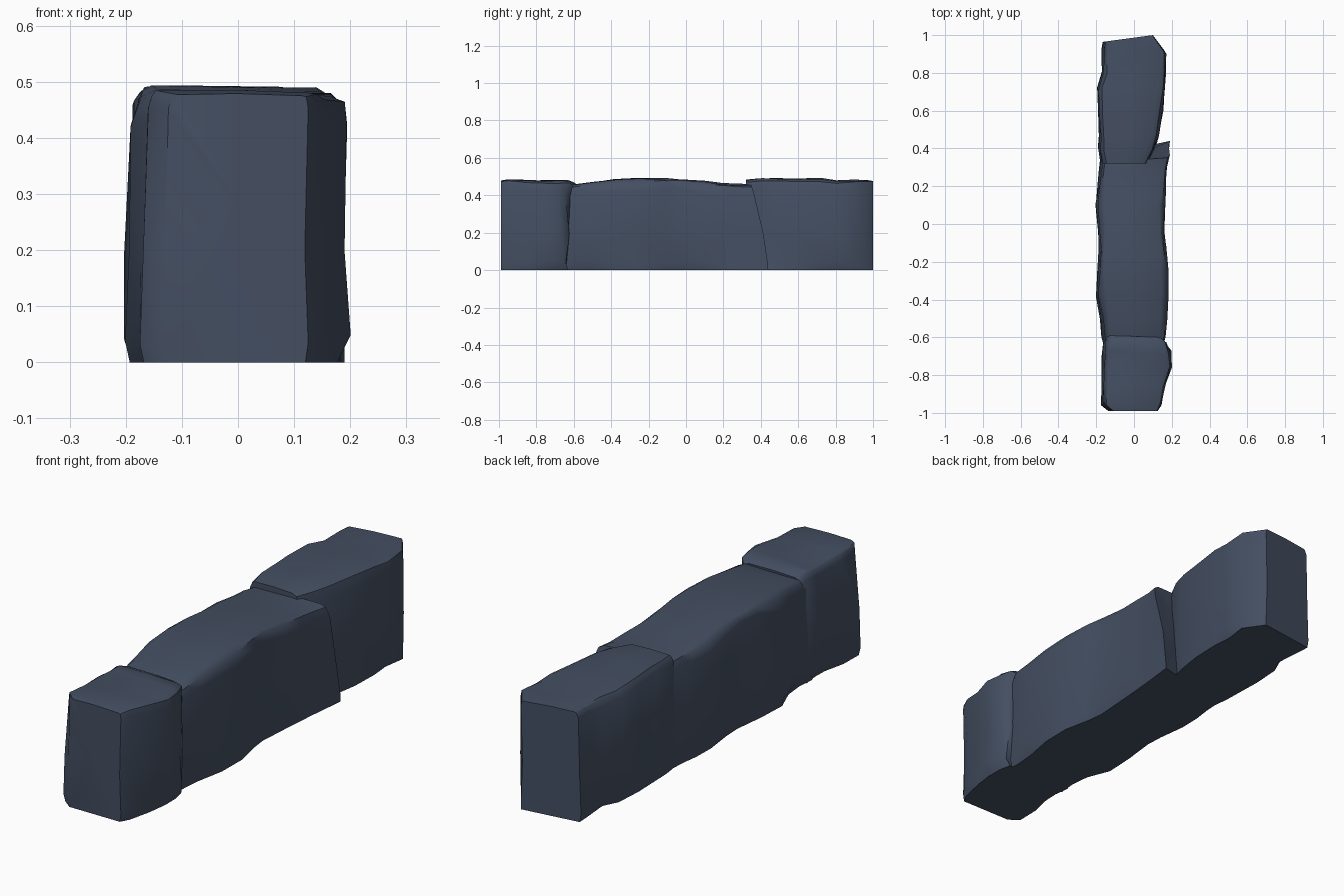
import bpy, bmesh, random

random.seed(4)

stone_mat = bpy.data.materials.new("slate blue stone")
stone_mat.diffuse_color = (0.058, 0.078, 0.122, 1)


def section(xl, xr, zt, cl, cr, foot):
    """Outline of one slice, clockwise from the bottom left; cl/cr are the worn top edges."""
    w = xr - xl
    return [(xl + foot, 0), (xl - 0.006, 0.035 + foot), (xl, 0.2), (xl + 0.006, zt - 1.3 * cl - 0.01),
            (xl + 0.012 + cl * 0.35, zt - 0.35 * cl), (xl + 0.012 + cl, zt),
            (xl + w * 0.5, zt + 0.002), (xr - cr, zt - 0.002),
            (xr - cr * 0.35, zt - 0.4 * cr), (xr, zt - 1.3 * cr - 0.01),
            (xr - 0.006, 0.2), (xr, 0.03 + foot), (xr - foot, 0)]


def make_stone(name, stations, lean_start=(0, 0), lean_end=(0, 0), skew_start=0, skew_end=0):
    """Loft slices along y. A lean shifts an end in y with height (left side, right side)."""
    bm = bmesh.new()
    rings = []
    last = len(stations) - 1
    for i, (y, xl, xr, zt, cl, cr, foot) in enumerate(stations):
        ring = []
        for x, z in section(xl, xr, zt, cl, cr, foot):
            t = (x - xl) / (xr - xl)
            yy = y
            if i == 0:
                yy += (lean_start[0] * (1 - t) + lean_start[1] * t) * (z / zt) ** 1.5 + skew_start * t
            elif i == last:
                yy += (lean_end[0] * (1 - t) + lean_end[1] * t) * (z / zt) ** 1.5 + skew_end * t
            else:
                yy += random.uniform(-0.012, 0.012)
                if z > 0:
                    x += random.uniform(-0.004, 0.004)
                    z += random.uniform(-0.004, 0.003)
            ring.append(bm.verts.new((x, yy, z)))
        rings.append(ring)
    n = len(rings[0])
    for a, b in zip(rings, rings[1:]):
        for j in range(n):
            k = (j + 1) % n
            bm.faces.new((a[j], a[k], b[k], b[j]))
    # end caps as fans around a centre point
    for ring in (rings[0], rings[-1]):
        c = bm.verts.new(sum((v.co for v in ring), ring[0].co * 0) / n)
        for j in range(n):
            bm.faces.new((ring[j], ring[(j + 1) % n], c))
    bmesh.ops.recalc_face_normals(bm, faces=bm.faces)
    mesh = bpy.data.meshes.new(name)
    bm.to_mesh(mesh)
    bm.free()
    mesh.materials.append(stone_mat)
    ob = bpy.data.objects.new(name, mesh)
    bpy.context.collection.objects.link(ob)
    bpy.ops.object.select_all(action='DESELECT')
    ob.select_set(True)
    bpy.context.view_layer.objects.active = ob
    bpy.ops.object.shade_smooth_by_angle(angle=0.75)


# slices: y, left x, right x, top z, left wear, right wear, foot wear

# short stone at the front, bulging to the right
make_stone("front_stone", [
    (-0.99, -0.13, 0.125, 0.477, 0.01, 0.01, 0.005),
    (-0.95, -0.168, 0.142, 0.482, 0.012, 0.015, 0.0),
    (-0.85, -0.166, 0.165, 0.482, 0.012, 0.03, 0.0),
    (-0.75, -0.164, 0.197, 0.478, 0.015, 0.03, 0.02),
    (-0.68, -0.162, 0.197, 0.48, 0.015, 0.035, 0.02),
    (-0.635, -0.16, 0.175, 0.482, 0.015, 0.04, 0.01),
    (-0.62, -0.15, 0.155, 0.465, 0.02, 0.04, 0.0),
], lean_end=(0.03, 0.04), skew_end=-0.02)

# long stone in the middle, its far end leaning over on the right
make_stone("middle_stone", [
    (-0.66, -0.15, 0.15, 0.44, 0.02, 0.03, 0.0),
    (-0.59, -0.163, 0.168, 0.458, 0.02, 0.03, 0.02),
    (-0.50, -0.172, 0.176, 0.47, 0.025, 0.035, 0.02),
    (-0.38, -0.198, 0.186, 0.485, 0.04, 0.04, 0.005),
    (-0.25, -0.187, 0.183, 0.491, 0.02, 0.045, 0.0),
    (-0.12, -0.18, 0.168, 0.488, 0.015, 0.03, 0.01),
    (-0.04, -0.184, 0.158, 0.483, 0.02, 0.025, 0.01),
    (0.10, -0.2, 0.168, 0.473, 0.03, 0.04, 0.01),
    (0.20, -0.188, 0.166, 0.463, 0.025, 0.03, 0.0),
    (0.28, -0.178, 0.172, 0.46, 0.015, 0.03, 0.0),
    (0.36, -0.172, 0.19, 0.457, 0.02, 0.035, 0.0),
], lean_end=(-0.03, -0.09), skew_end=0.08)

# tall stone at the back
make_stone("back_stone", [
    (0.32, -0.172, 0.07, 0.482, 0.015, 0.03, 0.0),
    (0.40, -0.182, 0.11, 0.491, 0.012, 0.04, 0.0),
    (0.47, -0.184, 0.132, 0.491, 0.01, 0.04, 0.0),
    (0.60, -0.188, 0.152, 0.489, 0.01, 0.04, 0.0),
    (0.72, -0.19, 0.166, 0.488, 0.012, 0.035, 0.01),
    (0.80, -0.167, 0.168, 0.479, 0.015, 0.03, 0.02),
    (0.91, -0.163, 0.168, 0.481, 0.012, 0.02, 0.005),
    (0.965, -0.16, 0.10, 0.478, 0.01, 0.01, 0.0),
], skew_end=0.035)
